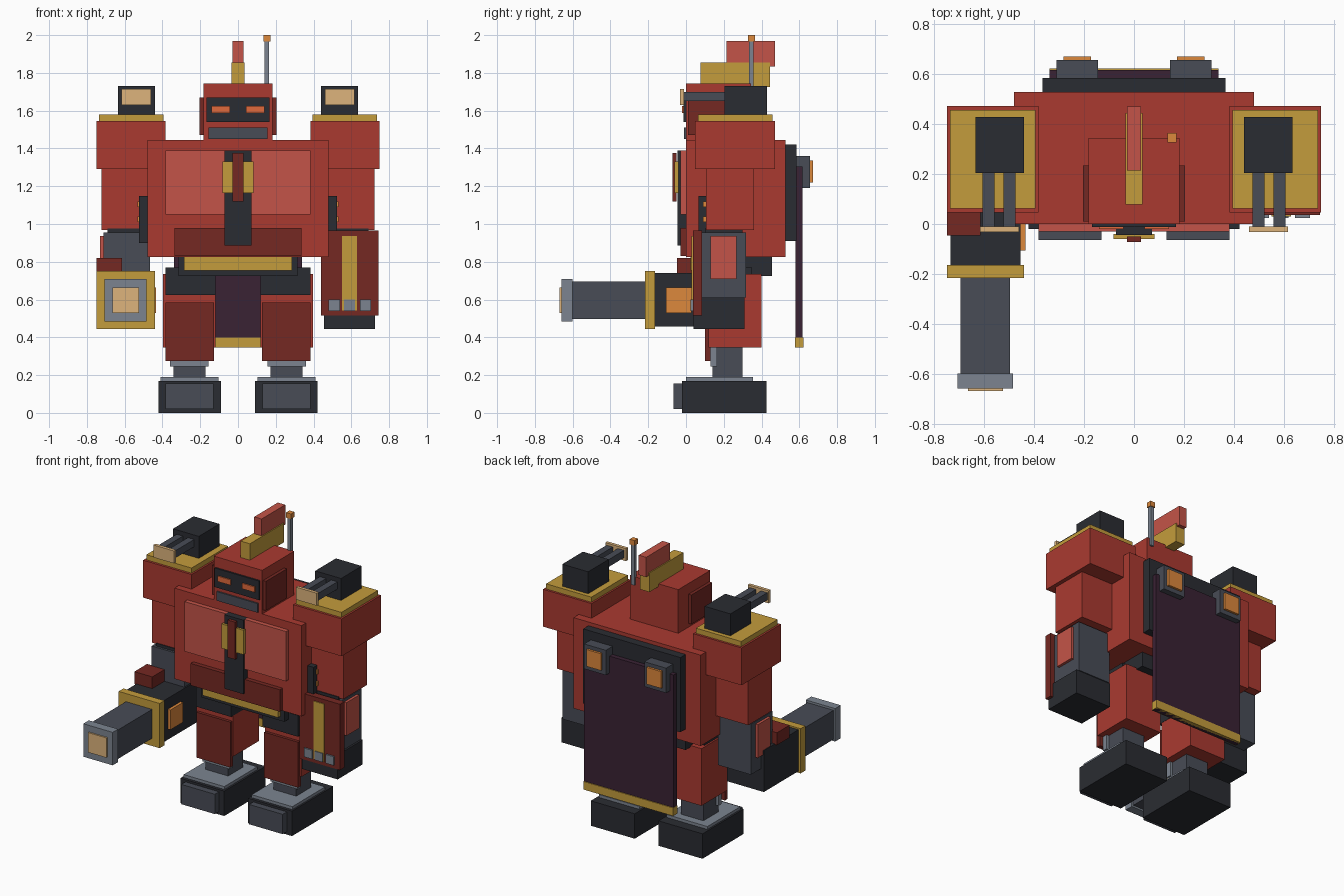
import bpy

if "Cube" in bpy.data.objects:
    bpy.data.objects.remove(bpy.data.objects["Cube"])

HEX = dict(red="AA3A30", dark_red="752822", light_red="C45448", gold="C49C3C", black="2A2C32",
           grey="484C56", steel="7C8490", orange="DC883C", eye="E06A3C", cream="DDB47C", purple="3A2234")


def linear(h):
    c = [int(h[i:i + 2], 16) / 255 for i in (0, 2, 4)]
    return [v / 12.92 if v <= 0.04045 else ((v + 0.055) / 1.055) ** 2.4 for v in c] + [1]


mats = {}
for key, h in HEX.items():
    mats[key] = bpy.data.materials.new(key)
    mats[key].diffuse_color = linear(h)


def box(name, color, x, y, z):
    """Axis-aligned block from (min, max) ranges."""
    bpy.ops.mesh.primitive_cube_add(size=1, location=[(a + b) / 2 for a, b in (x, y, z)])
    ob = bpy.context.object
    ob.name = name
    ob.scale = [b - a for a, b in (x, y, z)]
    bpy.ops.object.transform_apply(location=False, rotation=False, scale=True)
    ob.data.materials.append(mats[color])


def mid(name, color, half, y, z):
    """Block centred on x = 0."""
    box(name, color, (-half, half), y, z)


def pair(name, color, x, y, z):
    """Block repeated on both sides."""
    box(name + "_left", color, x, y, z)
    box(name + "_right", color, (-x[1], -x[0]), y, z)


# Feet and legs
pair("foot", "black", (.09, .422), (-.02, .425), (0, .17))
pair("toe", "grey", (.13, .383), (-.065, -.02), (.02, .155))
pair("foot_plate", "steel", (.103, .41), (0, .355), (.17, .19))
pair("shin", "grey", (.172, .342), (.14, .30), (.19, .36))
pair("shin_guard", "steel", (.155, .36), (.13, .165), (.245, .35))
pair("leg", "red", (.12, .397), (.12, .40), (.345, .735))
pair("knee_plate", "dark_red", (.128, .385), (.10, .13), (.275, .585))
pair("hip", "black", (.118, .385), (.095, .35), (.625, .77))

# Waist and torso
mid("waist", "black", .315, (.05, .455), (.725, .83))
mid("belt", "gold", .285, (.025, .06), (.755, .828))
mid("torso", "red", .48, (0, .528), (.825, 1.445))
mid("chest_panel", "light_red", .383, (-.03, .01), (1.05, 1.39))
mid("abdomen_plate", "dark_red", .337, (-.03, .01), (.83, .98))
mid("chest_strip", "black", .072, (-.045, .01), (.885, 1.39))
mid("chest_badge", "gold", .083, (-.06, -.04), (1.163, 1.33))
mid("chest_bar", "dark_red", .028, (-.072, -.05), (1.12, 1.375))
pair("side_vent", "black", (.475, .525), (.065, .30), (.90, 1.147))
for i, z in enumerate((1.01, 1.09)):
    pair(f"vent_slit_{i}", "orange", (.52, .533), (.09, .28), (z, z + .03))

# Head
mid("head", "red", .183, (0, .345), (1.44, 1.743))
pair("ear", "dark_red", (.17, .205), (.01, .235), (1.47, 1.67))
mid("visor", "black", .168, (-.012, .02), (1.54, 1.67))
pair("eye", "eye", (.043, .14), (-.02, 0), (1.588, 1.625))
mid("jaw", "grey", .155, (-.01, .03), (1.45, 1.512))
mid("crest_base", "gold", .035, (.078, .445), (1.725, 1.855))
mid("crest_fin", "light_red", .028, (.215, .47), (1.835, 1.97))
box("antenna", "steel", (.14, .165), (.333, .358), (1.69, 1.967))
box("antenna_tip", "orange", (.134, .171), (.327, .364), (1.965, 2))

# Shoulders with twin-barrel turrets
pair("shoulder", "red", (.383, .75), (.047, .472), (1.29, 1.545))
pair("shoulder_plate", "gold", (.395, .737), (.063, .457), (1.545, 1.58))
pair("turret", "black", (.44, .635), (.205, .428), (1.58, 1.73))
for i, x in enumerate((.475, .56)):
    pair(f"turret_barrel_{i}", "grey", (x, x + .047), (-.01, .21), (1.65, 1.70))
pair("turret_muzzle", "cream", (.46, .617), (-.032, -.01), (1.63, 1.715))

# Arms
pair("upper_arm", "red", (.43, .722), (.105, .36), (.967, 1.29))
pair("elbow", "black", (.49, .69), (.10, .30), (.94, .975))
pair("forearm", "grey", (.465, .712), (.085, .317), (.61, .955))
pair("forearm_panel", "light_red", (.70, .73), (.13, .267), (.71, .937))

# Left hand with front guard
box("fist", "black", (.455, .725), (.04, .31), (.445, .612))
box("arm_guard", "dark_red", (.44, .745), (.036, .085), (.515, .965))
box("guard_stripe", "gold", (.55, .63), (.03, .05), (.543, .937))
for i, x in enumerate((.48, .56, .645)):
    box(f"knuckle_{i}", "steel", (x, x + .06), (.025, .05), (.54, .6))

# Right arm cannon
box("cannon_body", "black", (-.735, -.455), (-.17, .21), (.457, .74))
box("cannon_light", "orange", (-.46, -.435), (-.107, .03), (.53, .665))
box("cannon_ring", "gold", (-.75, -.44), (-.217, -.165), (.445, .75))
box("cannon_barrel", "grey", (-.695, -.497), (-.61, -.21), (.497, .695))
box("cannon_muzzle", "steel", (-.707, -.485), (-.66, -.6), (.485, .71))
box("cannon_core", "cream", (-.665, -.525), (-.67, -.65), (.53, .665))
box("cannon_sight", "dark_red", (-.75, -.615), (-.047, .09), (.735, .82))

# Backpack, thrusters and cape
mid("backpack", "black", .367, (.525, .585), (.91, 1.42))
mid("cape", "purple", .338, (.58, .617), (.345, 1.305))
mid("cape_trim", "gold", .339, (.576, .623), (.345, .40))
pair("thruster", "grey", (.145, .31), (.58, .657), (1.19, 1.36))
pair("thruster_glow", "orange", (.173, .283), (.65, .672), (1.22, 1.335))

for m in bpy.data.materials:
    if m.users and not m.is_grease_pencil:
        m.use_nodes = True
        m.node_tree.nodes["Principled BSDF"].inputs["Base Color"].default_value = m.diffuse_color
